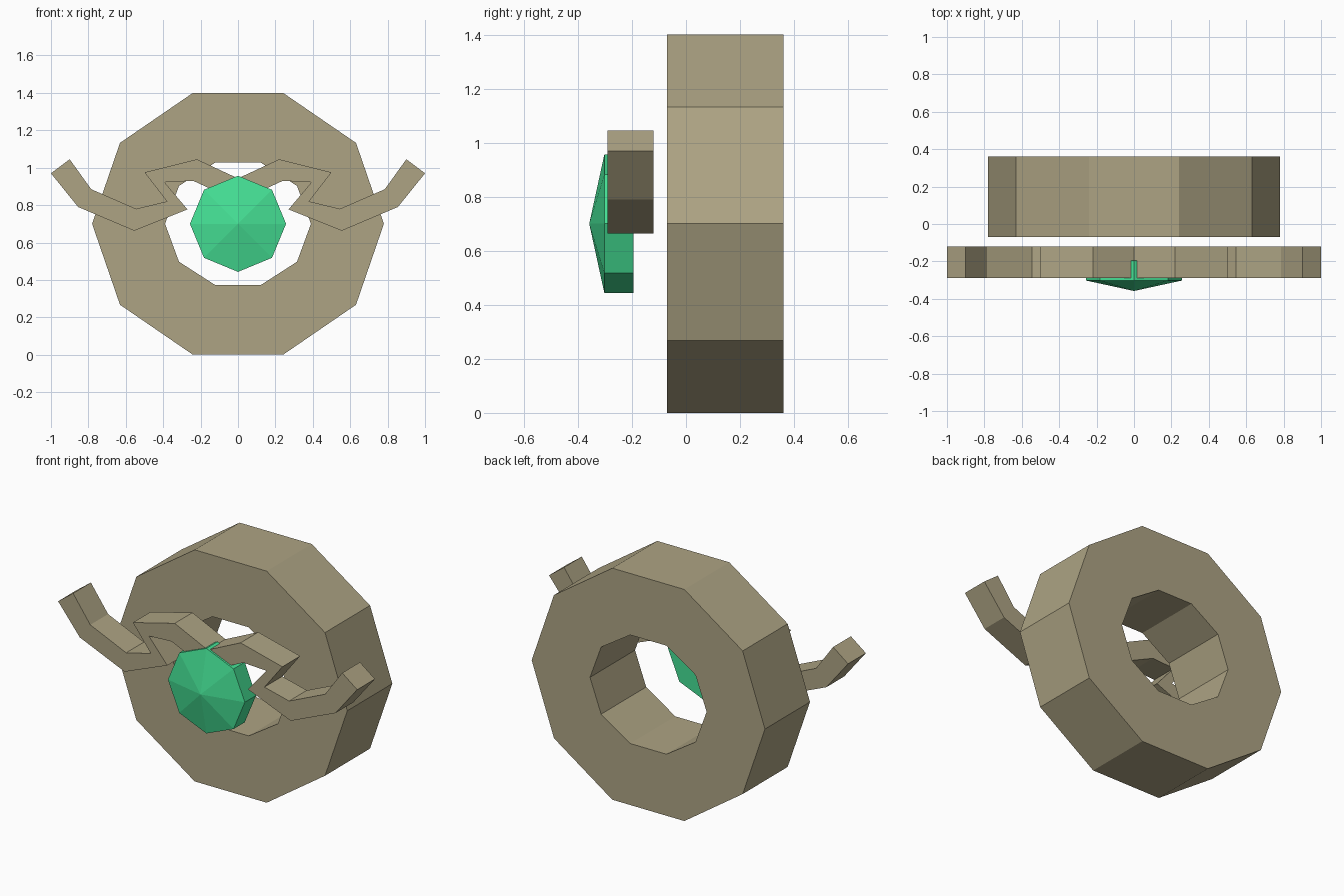
import bpy, bmesh
from math import cos, sin, pi

if "Cube" in bpy.data.objects:
    bpy.data.objects.remove(bpy.data.objects["Cube"])


def material(name, color):
    m = bpy.data.materials.new(name)
    m.diffuse_color = (*color, 1)
    m.use_nodes = True
    m.node_tree.nodes["Principled BSDF"].inputs["Base Color"].default_value = m.diffuse_color
    return m


def finish(name, bm, mat):
    bmesh.ops.recalc_face_normals(bm, faces=bm.faces)
    me = bpy.data.meshes.new(name)
    bm.to_mesh(me)
    bm.free()
    me.materials.append(mat)
    ob = bpy.data.objects.new(name, me)
    bpy.context.collection.objects.link(ob)
    return ob


def loop(bm, n, rx, rz, y, zc=0.70, start=0.0):
    return [bm.verts.new((rx * cos(start + 2 * pi * i / n), y,
                          zc + rz * sin(start + 2 * pi * i / n))) for i in range(n)]


def bridge(bm, a, b):
    n = len(a)
    for i in range(n):
        j = (i + 1) % n
        bm.faces.new((a[i], a[j], b[j], b[i]))


stone = material("tan_stone", (0.42, 0.37, 0.23))
green = material("green_gem", (0.06, 0.75, 0.30))

# Ten-sided thick ring with a ten-sided hole
bm = bmesh.new()
loops = [loop(bm, 10, rx, rz, y) for rx, rz, y in
         ((0.78, 0.736, -0.07), (0.78, 0.736, 0.36), (0.39, 0.345, 0.36), (0.39, 0.345, -0.07))]
for k in range(4):
    bridge(bm, loops[k], loops[(k + 1) % 4])
finish("ring", bm, stone)

# Zigzag wings: upper and lower edge points of the right half, mirrored
upper = [(0, .943), (.22, 1.045), (.50, .975), (.38, .82), (.545, .78), (.785, .885), (.90, 1.045)]
lower = [(0, .82), (.24, .93), (.393, .922), (.27, .777), (.555, .663), (.855, .79), (1.0, .97)]
bm = bmesh.new()
sections = []
for (ux, uz), (lx, lz) in zip(upper, lower):
    sections.append([bm.verts.new(p) for p in
                     ((ux, -.29, uz), (ux, -.12, uz), (lx, -.12, lz), (lx, -.29, lz))])
for a, b in zip(sections, sections[1:]):
    bridge(bm, a, b)
bm.faces.new(sections[-1])
wings = finish("wings", bm, stone)
wings.modifiers.new("mirror", 'MIRROR').use_axis[0] = True

# Eight-sided gem with a shallow pointed front
bm = bmesh.new()
back = loop(bm, 8, 0.257, 0.257, -0.195)
front = loop(bm, 8, 0.257, 0.257, -0.302)
bridge(bm, back, front)
bm.faces.new(back)
tip = bm.verts.new((0, -0.358, 0.70))
for i in range(8):
    bm.faces.new((front[i], front[(i + 1) % 8], tip))
finish("gem", bm, green)
